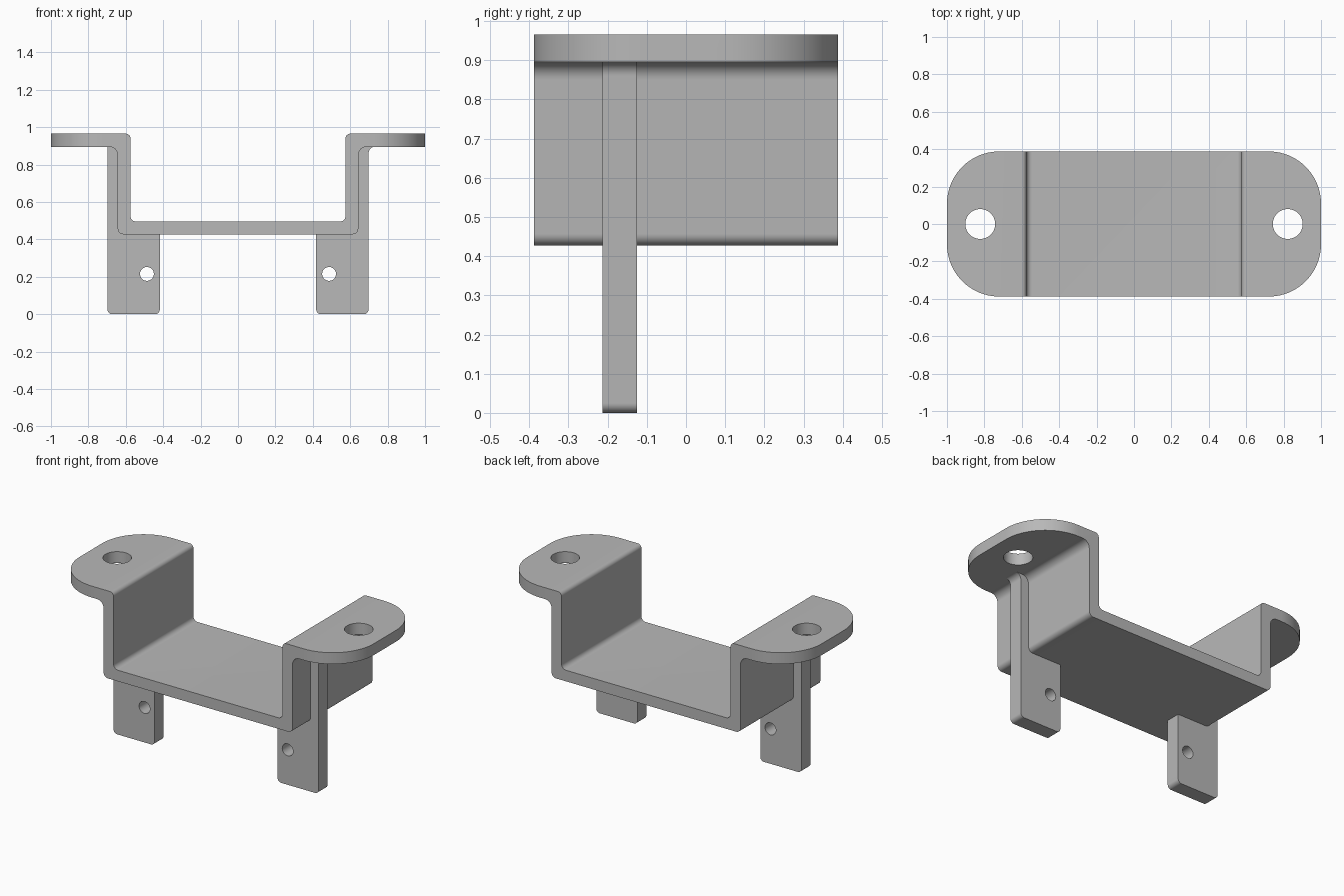
import bpy, bmesh, math
from mathutils import Vector

if "Cube" in bpy.data.objects:
    bpy.data.objects.remove(bpy.data.objects["Cube"], do_unlink=True)

GREY = (0.48, 0.48, 0.48, 1)
metal = bpy.data.materials.new("grey metal")
metal.use_nodes = True
metal.diffuse_color = GREY
metal.node_tree.nodes["Principled BSDF"].inputs["Base Color"].default_value = GREY


def rounded(corners, steps=8):
    """Outline through (a, b, radius) corners, each replaced by an arc."""
    out = []
    for i, (a, b, r) in enumerate(corners):
        p = Vector((a, b))
        if r == 0:
            out.append(p)
            continue
        u = (Vector(corners[i - 1][:2]) - p).normalized()
        v = (Vector(corners[(i + 1) % len(corners)][:2]) - p).normalized()
        half = u.angle(v) / 2
        centre = p + (u + v).normalized() * r / math.sin(half)
        start = p + u * r / math.tan(half) - centre
        end = p + v * r / math.tan(half) - centre
        sweep = start.angle(end)
        for k in range(steps + 1):
            t = k / steps * sweep
            out.append(centre + (start * math.sin(sweep - t) + end * math.sin(t)) / math.sin(sweep))
    return out


def prism(name, outline, place, low, high):
    """Extrude an outline; place(a, b, depth) gives the 3D point."""
    bm = bmesh.new()
    face = bm.faces.new([bm.verts.new(place(p.x, p.y, low)) for p in outline])
    moved = bmesh.ops.extrude_face_region(bm, geom=[face])["geom"]
    shift = Vector(place(0, 0, high)) - Vector(place(0, 0, low))
    bmesh.ops.translate(bm, verts=[g for g in moved if isinstance(g, bmesh.types.BMVert)], vec=shift)
    bmesh.ops.recalc_face_normals(bm, faces=bm.faces)
    mesh = bpy.data.meshes.new(name)
    bm.to_mesh(mesh)
    bm.free()
    mesh.materials.append(metal)
    obj = bpy.data.objects.new(name, mesh)
    bpy.context.collection.objects.link(obj)
    return obj


def circle(a, b, r, n=48):
    return [Vector((a + r * math.cos(k * math.tau / n), b + r * math.sin(k * math.tau / n)))
            for k in range(n)]


def front(a, b, d):
    return (a, d, b)


def plan(a, b, d):
    return (a, b, d)


def cut(obj, cutter, operation="DIFFERENCE"):
    mod = obj.modifiers.new("cut", "BOOLEAN")
    mod.operation, mod.object, mod.solver = operation, cutter, "EXACT"
    bpy.context.view_layer.objects.active = obj
    bpy.ops.object.modifier_apply(modifier=mod.name)
    bpy.data.objects.remove(cutter, do_unlink=True)


def finish(obj):
    bpy.ops.object.select_all(action="DESELECT")
    obj.select_set(True)
    bpy.context.view_layer.objects.active = obj
    bpy.ops.object.shade_smooth_by_angle(angle=math.radians(30))


# Bent strap: flanges, walls and floor as one profile
TOP, UNDER, FLOOR, BASE = 0.965, 0.895, 0.495, 0.427
IN, OUT, WIDE = 0.575, 0.643, 0.388
half = [(IN, FLOOR, 0.03), (IN, TOP, 0.025), (1, TOP, 0),
        (1, UNDER, 0), (OUT, UNDER, 0.045), (OUT, BASE, 0.03)]
profile = half + [(-x, z, r) for x, z, r in reversed(half)]
strap = prism("bracket_strap", rounded(profile), front, -WIDE, WIDE)

# Rounded flange ends
ends = [(1, -WIDE, 0.28), (1, WIDE, 0.28), (-1, WIDE, 0.28), (-1, -WIDE, 0.28)]
cut(strap, prism("end_cutter", rounded(ends, 20), plan, 0.3, 1.1), "INTERSECT")

# Mounting holes in the flanges
for side in (-1, 1):
    cut(strap, prism("hole_cutter", circle(side * 0.822, 0, 0.08), plan, 0.8, 1.1))
finish(strap)

# Legs: tab below the floor with a rib running up the wall to the flange
for side, name in ((1, "left_leg"), (-1, "right_leg")):
    edge = 0.698
    outline = [(0.418, 0, 0.025), (edge, 0, 0.025)]
    if side == 1:
        outline += [(edge, UNDER, 0.035), (0.75, UNDER, 0), (0.75, 0.91, 0)]
    else:
        outline += [(edge, 0.91, 0)]
    outline += [(0.61, 0.91, 0), (0.61, 0.45, 0), (0.418, 0.45, 0)]
    leg = prism(name, rounded([(side * x, z, r) for x, z, r in outline]), front, -0.213, -0.125)
    cut(leg, prism("pin_cutter", circle(side * 0.487, 0.215, 0.037, 32), front, -0.4, 0.1))
    finish(leg)
